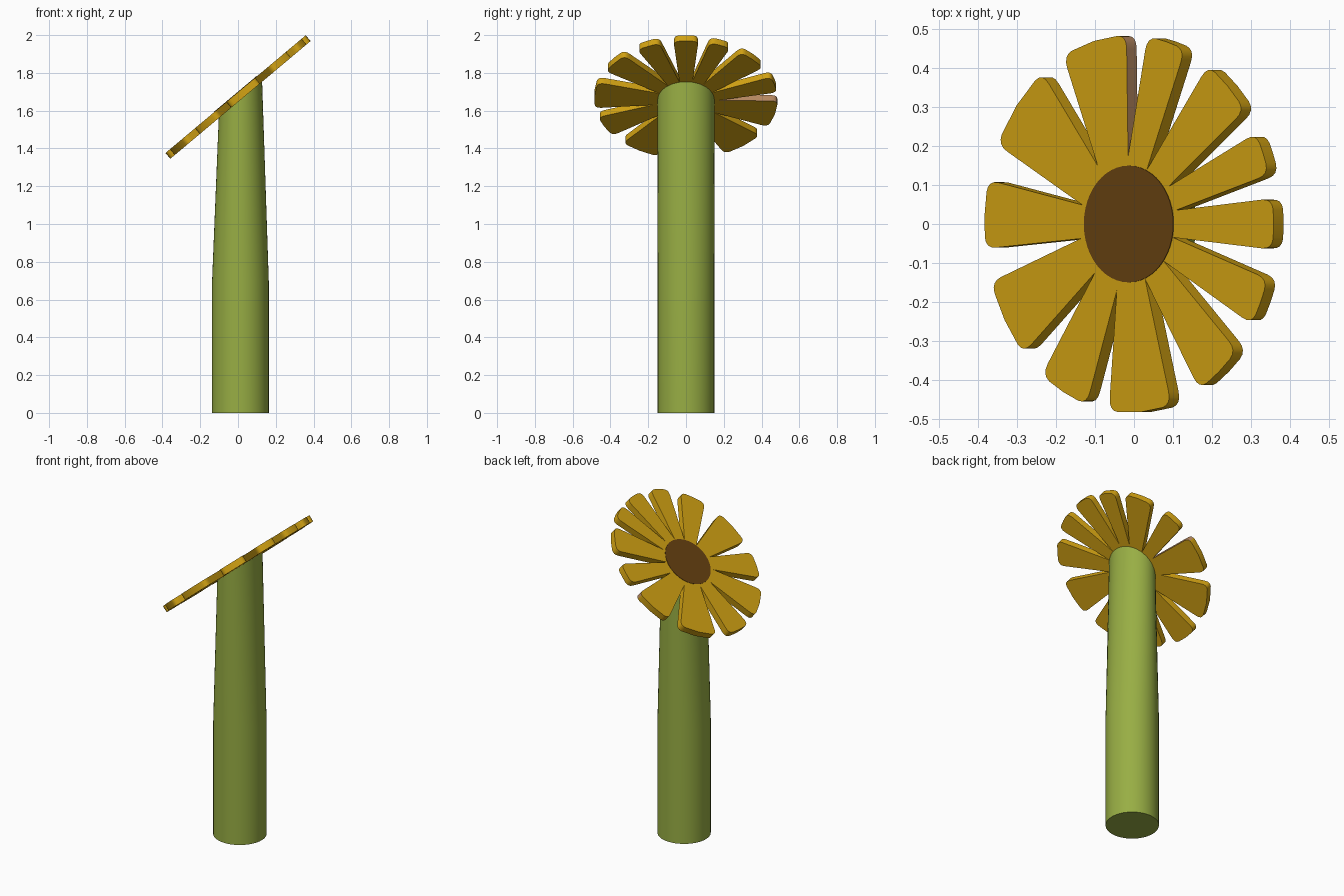
import bpy, bmesh, math
from mathutils import Vector, Matrix

if "Cube" in bpy.data.objects:
    bpy.data.objects.remove(bpy.data.objects["Cube"])


def material(name, rgb):
    lin = [((c / 255 + 0.055) / 1.055) ** 2.4 if c > 10 else c / 255 / 12.92 for c in rgb]
    m = bpy.data.materials.new(name)
    m.diffuse_color = (*lin, 1)
    m.use_nodes = True
    m.node_tree.nodes["Principled BSDF"].inputs["Base Color"].default_value = m.diffuse_color
    return m


GOLD = material("petal gold", (210, 162, 19))
BROWN = material("disc brown", (103, 66, 17))
GREEN = material("stem green", (152, 174, 68))
TAN = material("petal edge tan", (184, 138, 98))

TILT = math.radians(40)
HALF = 0.02                                     # half thickness of the bloom
HEAD = Matrix.Translation((0, 0, 1.672)) @ Matrix.Rotation(-TILT, 4, 'Y')


def finish(name, bm, mats):
    bmesh.ops.recalc_face_normals(bm, faces=bm.faces)
    me = bpy.data.meshes.new(name)
    bm.to_mesh(me)
    bm.free()
    ob = bpy.data.objects.new(name, me)
    bpy.context.collection.objects.link(ob)
    for m in mats:
        me.materials.append(m)
    bpy.context.view_layer.objects.active = ob
    bpy.ops.object.select_all(action='DESELECT')
    ob.select_set(True)
    bpy.ops.object.shade_smooth_by_angle(angle=math.radians(35))
    return ob


def loft(bm, rings):
    """Skin a list of equal-length point rings and cap both ends."""
    vs = [[bm.verts.new(p) for p in r] for r in rings]
    n = len(vs[0])
    sides = []
    for a, b in zip(vs, vs[1:]):
        for i in range(n):
            j = (i + 1) % n
            sides.append(bm.faces.new((a[i], a[j], b[j], b[i])))
    bm.faces.new(vs[0][::-1])
    bm.faces.new(vs[-1])
    return sides


def circle(r, z, n):
    return [Vector((r * math.cos(2 * math.pi * i / n), r * math.sin(2 * math.pi * i / n), z))
            for i in range(n)]


def polar(r, deg):
    a = math.radians(deg)
    return Vector((r * math.cos(a), r * math.sin(a), 0))


def rounded(a, c, b):
    """Quadratic corner from a to b around c."""
    return [a * (1 - t) ** 2 + c * 2 * t * (1 - t) + b * t * t for t in (0, .25, .5, .75, 1)]


# stem: upright lower part, then lofted into the tilted underside of the bloom
bm = bmesh.new()
shift = Vector((HALF * math.sin(TILT), 0, 0))
loft(bm, [[p + shift for p in circle(0.15, 0, 48)],
          [p + shift for p in circle(0.15, 0.7, 48)],
          [HEAD @ p for p in circle(0.15, -HALF, 48)]])
finish("stem", bm, [GREEN])

# flower centre
bm = bmesh.new()
loft(bm, [[HEAD @ p for p in circle(0.15, z, 48)] for z in (-HALF, HALF + 0.002)])
finish("flower_centre", bm, [BROWN])

# petals: (tip angle, half angle at the tip)
PETALS = [(0, 7.8), (22, 6.8), (47, 10), (75, 7.7), (104, 13), (141, 14.2),
          (177, 10.5), (210.5, 12.7), (243, 10), (274.5, 12.5), (308.5, 9.5), (335.5, 7.6)]
R = 0.485
for k, (ang, half) in enumerate(PETALS):
    base_ang = 0.65 * ang + 0.35 * 30 * k
    hb = 0.014 + 0.3 * R * math.radians(half)
    side = polar(1, base_ang + 90) * hb
    b0, b1 = polar(0.14, base_ang) - side, polar(0.14, base_ang) + side
    c0, c1 = polar(R, ang - half), polar(R, ang + half)
    cut = 3.6
    pts = [b0]
    pts += rounded(c0 + (b0 - c0).normalized() * 0.035, c0, polar(R, ang - half + cut))
    pts += [polar(R, ang)]
    pts += rounded(polar(R, ang + half - cut), c1, c1 + (b1 - c1).normalized() * 0.035)
    pts += [b1]
    bm = bmesh.new()
    sides = loft(bm, [[HEAD @ (p + Vector((0, 0, z))) for p in pts] for z in (-HALF, HALF)])
    if k == 4:                                  # one petal has a tan flank
        for f in sides[:4]:
            f.material_index = 1
    finish("petal_%02d" % (k + 1), bm, [GOLD, TAN] if k == 4 else [GOLD])
